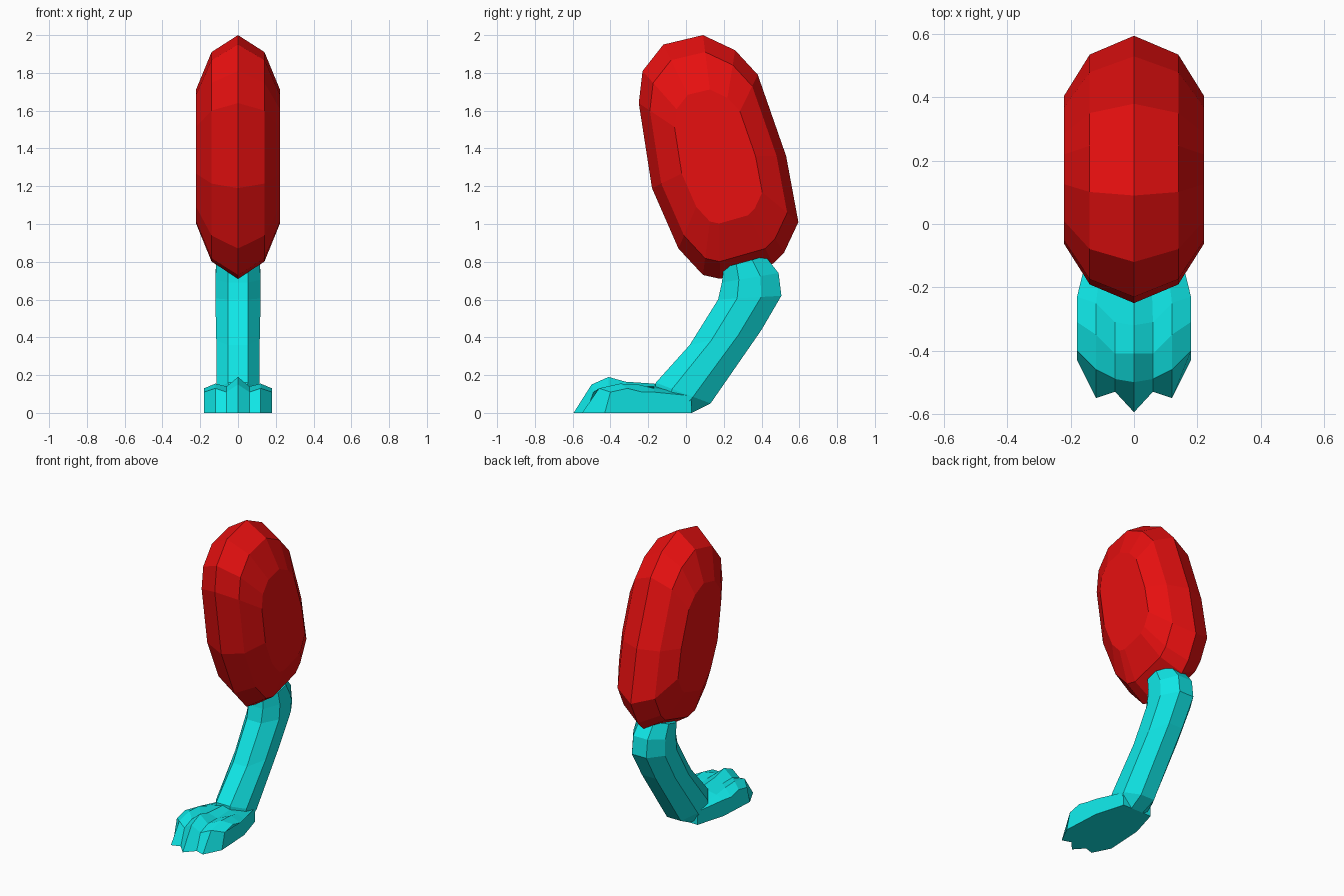
import bpy, bmesh

if "Cube" in bpy.data.objects:
    bpy.data.objects.remove(bpy.data.objects["Cube"])


def material(name, rgb):
    m = bpy.data.materials.new(name)
    m.diffuse_color = (*rgb, 1)
    m.use_nodes = True
    m.node_tree.nodes["Principled BSDF"].inputs["Base Color"].default_value = m.diffuse_color
    return m


red = material("red", (0.8, 0.005, 0.005))
cyan = material("cyan", (0.005, 0.8, 0.8))


def loft(name, rings, mat):
    """Closed flat-shaded skin through equal-length rings of points."""
    bm = bmesh.new()
    loops = [[bm.verts.new(p) for p in ring] for ring in rings]
    n = len(loops[0])
    for a, b in zip(loops, loops[1:]):
        for i in range(n):
            j = (i + 1) % n
            bm.faces.new((a[i], a[j], b[j], b[i]))
    bm.faces.new(loops[0])
    bm.faces.new(loops[-1])
    bmesh.ops.remove_doubles(bm, verts=bm.verts, dist=0.0005)
    bmesh.ops.recalc_face_normals(bm, faces=bm.faces)
    me = bpy.data.meshes.new(name)
    bm.to_mesh(me)
    bm.free()
    me.materials.append(mat)
    ob = bpy.data.objects.new(name, me)
    bpy.context.collection.objects.link(ob)
    return ob


# Thigh: side outline, shrunk toward both flat flanks
outline = [(-0.25, 1.64), (-0.23, 1.81), (-0.12, 1.95), (0.09, 2.0), (0.26, 1.92),
           (0.38, 1.79), (0.53, 1.36), (0.595, 1.01), (0.52, 0.85), (0.46, 0.79),
           (0.18, 0.71), (0.09, 0.73), (-0.04, 0.87), (-0.18, 1.19)]
cy, cz = 0.17, 1.36
rings = [[(x, cy + (y - cy) * s, cz + (z - cz) * s) for y, z in outline]
         for x, s in ((-0.222, 0.55), (-0.14, 0.86), (0, 1), (0.14, 0.86), (0.222, 0.55))]
loft("thigh", rings, red)

# Shin: eight-sided sections between a front and a back edge (fy, fz, by, bz, half width)
sections = [(0.20, 0.77, 0.42, 0.83, 0.115), (0.19, 0.69, 0.49, 0.74, 0.12),
            (0.17, 0.60, 0.505, 0.62, 0.12), (0.02, 0.36, 0.40, 0.44, 0.115),
            (-0.16, 0.16, 0.13, 0.05, 0.115), (-0.17, 0.0, 0.03, 0.0, 0.10)]
shape = [(-0.45, 0), (0.45, 0), (1, 0.3), (1, 0.68), (0.45, 1), (-0.45, 1), (-1, 0.68), (-1, 0.3)]
rings = [[(u * w, fy + (by - fy) * t, fz + (bz - fz) * t) for u, t in shape]
         for fy, fz, by, bz, w in sections]
loft("shin", rings, cyan)

# Paw: lengthwise top profiles for toe ridges and the grooves between them
columns = {
    0.00: [(-0.595, 0), (-0.50, 0.15), (-0.41, 0.19), (-0.32, 0.165), (-0.17, 0.155), (0.03, 0.10)],
    0.06: [(-0.53, 0), (-0.49, 0.11), (-0.41, 0.14), (-0.31, 0.14), (-0.17, 0.14), (0.03, 0.10)],
    0.12: [(-0.55, 0), (-0.46, 0.13), (-0.35, 0.155), (-0.25, 0.15), (-0.17, 0.13), (0.03, 0.10)],
    0.18: [(-0.43, 0), (-0.40, 0.11), (-0.31, 0.13), (-0.23, 0.11), (-0.17, 0.11), (0.03, 0.09)],
}
narrow = [1, 1, 1, 1, 0.92, 0.6]
rings = []
for x in (-0.18, -0.12, -0.06, 0, 0.06, 0.12, 0.18):
    profile = columns[abs(x)]
    ring = [(x * k, y, z) for k, (y, z) in zip(narrow, profile)]
    ring += [(x * narrow[i], profile[i][0], 0) for i in (5, 4)]
    rings.append(ring)
loft("paw", rings, cyan)
